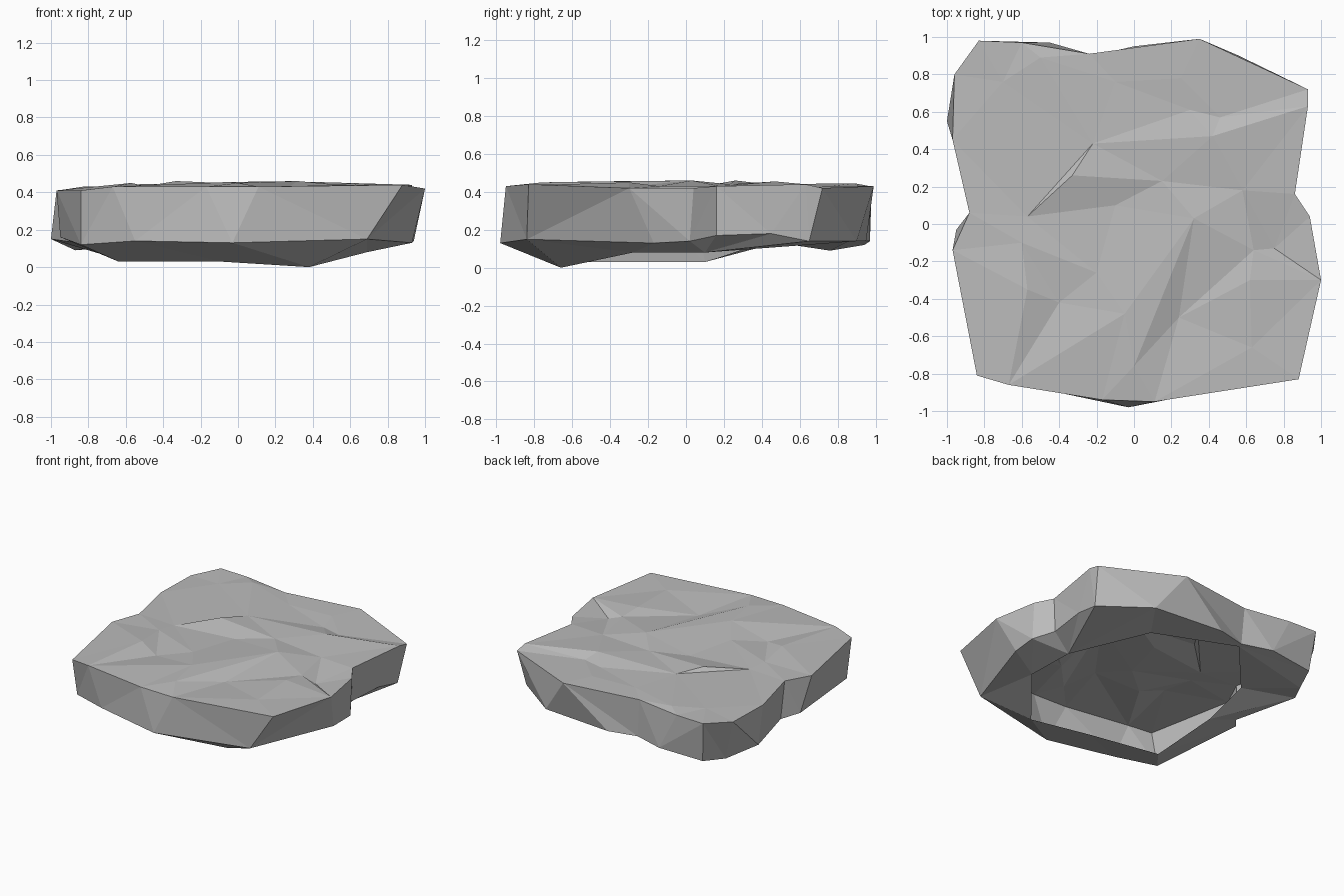
import bpy
import bmesh
import math
from mathutils import Vector
from mathutils.geometry import delaunay_2d_cdt

default_cube = bpy.data.objects.get("Cube")
if default_cube:
    bpy.data.objects.remove(default_cube, do_unlink=True)

# Stone colour
stone = bpy.data.materials.new("grey_stone")
stone.use_nodes = True
stone_colour = (0.5, 0.5, 0.5, 1)
stone.diffuse_color = stone_colour
shader = next(n for n in stone.node_tree.nodes if n.type == 'BSDF_PRINCIPLED')
shader.inputs["Base Color"].default_value = stone_colour
shader.inputs["Roughness"].default_value = 0.9

# Rim of the top, counter-clockwise from the front right corner
top_rim = [
    (-.84, -.81, .41), (-.67, -.86, .43), (-.17, -.94, .43), (.11, -.95, .43),
    (.88, -.83, .44), (1, -.3, .42), (.94, .04, .42), (.86, .16, .43),
    (.93, .63, .44), (.93, .72, .42), (.35, .99, .43), (-.24, .91, .43),
    (-.6, .97, .43), (-.83, .98, .43), (-.96, .8, .41), (-.97, .45, .41),
    (-.88, .06, .42), (-.97, -.14, .41)]

# Foot of the steep side, where it turns under
lower_rim = [
    (-.84, -.75, .12), (-.55, -.87, .14), (-.03, -.98, .13), (.69, -.84, .15),
    (.93, -.17, .13), (.94, .02, .14), (.85, .16, .17), (.88, .45, .18),
    (.9, .65, .14), (.56, .9, .14), (0, .95, .14), (-.22, .9, .14),
    (-.45, .97, .14), (-.8, .94, .12), (-.87, .76, .09), (-1, .55, .15),
    (-.86, .08, .13), (-.95, -.03, .16)]

# Edge of the open hollow underneath
opening = [
    (-.64, -.5, .03), (-.1, -.6, .03), (.38, -.66, 0), (.69, -.28, .08),
    (.68, .1, .08), (.35, .6, .15), (-.23, .86, .14), (-.61, .43, .14),
    (-.6, .1, .03)]

# Creases across the top: each chain follows a ridge or a valley
creases = [
    [(-.57, .04, .42), (-.33, .26, .46), (.15, .23, .44), (.58, .18, .43)],
    [(-.33, .26, .46), (-.22, .43, .44)],
    [(-.57, .04, .42), (-.22, .43, .44), (.42, .47, .455), (.93, .63, .44)],
    [(-.22, .43, .44), (.3, .61, .42), (.46, .57, .42), (.93, .72, .42)],
    [(-.57, .04, .42), (-.1, .1, .42), (.15, .23, .44)],
    [(-.67, -.86, .43), (-.57, -.35, .45), (-.6, -.1, .43)],
    [(-.67, -.86, .43), (-.4, -.42, .41), (-.05, -.48, .455)],
    [(-.4, -.42, .41), (-.2, -.26, .43), (-.1, .1, .42)],
    [(-.67, -.86, .43), (-.05, -.48, .455), (.32, .03, .46)],
    [(0, -.76, .45), (.32, .03, .46), (.24, -.5, .41), (.11, -.95, .43)],
    [(0, -.76, .45), (-.05, -.48, .455)],
    [(.24, -.5, .41), (.64, -.14, .43), (.58, .18, .43)],
    [(.24, -.5, .41), (.62, -.3, .45), (1, -.3, .42)],
    [(1, -.3, .42), (.64, -.14, .43), (.75, -.13, .39)],
    [(-.96, .8, .41), (-.7, .76, .43), (-.5, .89, .445)],
    [(-.1, .76, .43), (.25, .78, .43)],
    [(.63, -.66, .44)],
]


def sweep(ring, i):
    """Angle of a ring vertex around the slab, growing past a full turn."""
    v = ring[i % len(ring)].co
    return (math.atan2(v.y, v.x) + 2.5) % math.tau + math.tau * (i // len(ring))


def stitch(bm, upper, lower):
    """Join two closed rings with a zigzag of triangles."""
    a = b = 0
    while a < len(upper) or b < len(lower):
        u, w = upper[a % len(upper)], lower[b % len(lower)]
        step_upper = b == len(lower) or (
            a < len(upper) and sweep(upper, a + 1) < sweep(lower, b + 1))
        if step_upper:
            a += 1
            bm.faces.new((w, upper[a % len(upper)], u))
        else:
            b += 1
            bm.faces.new((w, lower[b % len(lower)], u))


bm = bmesh.new()
top, foot, hollow = ([bm.verts.new(p) for p in ring]
                     for ring in (top_rim, lower_rim, opening))

# Steep side and undercut
stitch(bm, top, foot)
stitch(bm, foot, hollow)

# Creased top surface; chains may share points with each other and the rim
surface = list(top)
count = len(top)
edges = [(i, (i + 1) % count) for i in range(count)]
known = {p: i for i, p in enumerate(top_rim)}
for chain in creases:
    for p in chain:
        if p not in known:
            known[p] = len(surface)
            surface.append(bm.verts.new(p))
    edges += [(known[p], known[q]) for p, q in zip(chain, chain[1:])]
flat = [Vector(v.co[:2]) for v in surface]
points, _, faces, origins, _, _ = delaunay_2d_cdt(
    flat, edges, [list(range(count))], 1, 1e-5)
corner = [surface[o[0]] if o else bm.verts.new((p.x, p.y, .43))
          for p, o in zip(points, origins)]
for face in faces:
    bm.faces.new([corner[i] for i in face])

bm.normal_update()
mesh = bpy.data.meshes.new("stone_slab")
bm.to_mesh(mesh)
bm.free()
mesh.materials.append(stone)
slab = bpy.data.objects.new("stone_slab", mesh)
bpy.context.collection.objects.link(slab)
